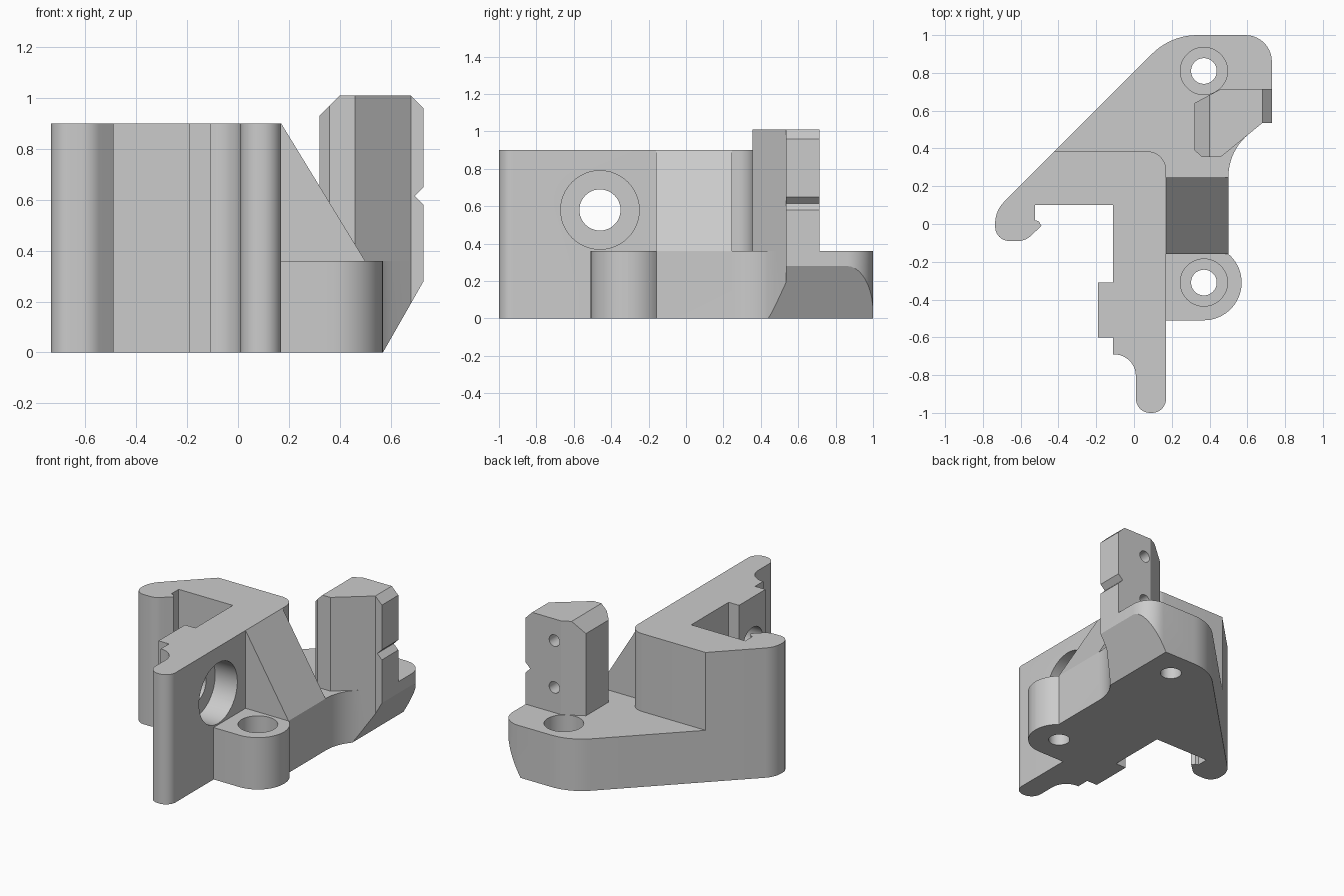
import bpy, bmesh, math
from mathutils import Vector, Matrix

old = bpy.data.objects.get("Cube")
if old:
    bpy.data.objects.remove(old, do_unlink=True)

grey = bpy.data.materials.new("plain grey")
grey.use_nodes = True
grey.diffuse_color = (0.6, 0.6, 0.6, 1)
grey.node_tree.nodes["Principled BSDF"].inputs["Base Color"].default_value = (0.6, 0.6, 0.6, 1)


def rounded(points, steps=10):
    """Outline whose corners (x, y, radius) are filleted; no radius keeps a sharp corner."""
    out = []
    for i, p in enumerate(points):
        corner = Vector(p[:2])
        if len(p) < 3:
            out.append(corner)
            continue
        a = (Vector(points[i - 1][:2]) - corner).normalized()
        b = (Vector(points[(i + 1) % len(points)][:2]) - corner).normalized()
        half = a.angle(b) / 2
        centre = corner + (a + b).normalized() * (p[2] / math.sin(half))
        start = corner + a * (p[2] / math.tan(half)) - centre
        end = corner + b * (p[2] / math.tan(half)) - centre
        sweep = math.atan2(start.x * end.y - start.y * end.x, start.dot(end))
        for k in range(steps + 1):
            out.append(centre + Matrix.Rotation(sweep * k / steps, 2) @ start)
    return out


def make_object(name, bm):
    bmesh.ops.recalc_face_normals(bm, faces=bm.faces)
    mesh = bpy.data.meshes.new(name)
    bm.to_mesh(mesh)
    bm.free()
    mesh.materials.append(grey)
    obj = bpy.data.objects.new(name, mesh)
    bpy.context.collection.objects.link(obj)
    return obj


def prism(name, points, low, high, axis="z"):
    """Extrude an outline: xy along z, or xz along y."""
    bm = bmesh.new()
    place = (lambda p, d: (p[0], p[1], d)) if axis == "z" else (lambda p, d: (p[0], d, p[1]))
    face = bm.faces.new([bm.verts.new(place(p, low)) for p in points])
    moved = bmesh.ops.extrude_face_region(bm, geom=[face])["geom"]
    shift = (0, 0, high - low) if axis == "z" else (0, high - low, 0)
    bmesh.ops.translate(bm, vec=shift, verts=[g for g in moved if isinstance(g, bmesh.types.BMVert)])
    return make_object(name, bm)


def drill(name, start, end, radius):
    start, end = Vector(start), Vector(end)
    turn = (end - start).to_track_quat("Z", "Y").to_matrix().to_4x4()
    bm = bmesh.new()
    bmesh.ops.create_cone(bm, cap_ends=True, segments=48, radius1=radius, radius2=radius,
                          depth=(end - start).length,
                          matrix=Matrix.Translation((start + end) / 2) @ turn)
    return make_object(name, bm)


def combine(target, other, operation):
    mod = target.modifiers.new(operation, "BOOLEAN")
    mod.operation, mod.solver, mod.object = operation, "EXACT", other
    depsgraph = bpy.context.evaluated_depsgraph_get()
    mesh = bpy.data.meshes.new_from_object(target.evaluated_get(depsgraph))
    target.modifiers.clear()
    target.data = mesh
    bpy.data.objects.remove(other, do_unlink=True)


# Tall arm with the hooked clip and side boss
arm = prism("clip_bracket", rounded([
    (0.17, -1, 0.075), (0.17, 0.385, 0.1), (-0.42, 0.385), (-0.735, 0.07, 0.16),
    (-0.735, -0.09, 0.075), (-0.575, -0.09, 0.1), (-0.49, -0.01), (-0.505, 0.015),
    (-0.525, 0.02), (-0.525, 0.1), (-0.11, 0.1), (-0.11, -0.31), (-0.19, -0.31),
    (-0.19, -0.6), (-0.11, -0.6), (-0.11, -0.69), (0.01, -0.69, 0.115), (0.01, -1, 0.075)]), 0, 0.9)

# Low base with the rounded mounting lug
base = prism("base", rounded([
    (-0.42, 0.385), (0.195, 1, 0.34), (0.73, 1, 0.14), (0.73, 0.535), (0.68, 0.535),
    (0.5, 0.388, 0.29), (0.5, -0.159), (0.57, -0.219, 0.199), (0.57, -0.51, 0.2),
    (0.1, -0.51), (0.1, 0.3), (-0.42, 0.3)]), 0, 0.36)

# Counterbored screw holes in the base
for y in (0.81, -0.31):
    combine(base, drill("screw_hole", (0.37, y, -0.1), (0.37, y, 0.5), 0.068), "DIFFERENCE")
    combine(base, drill("counterbore", (0.37, y, 0.18), (0.37, y, 0.5), 0.125), "DIFFERENCE")

# Slanted underside at the outer edge of the base
combine(base, prism("underside_cutter", [(0.513, -0.1), (0.787, 0.38), (1, 0.38), (1, -0.1)],
                    0.3, 1.2, "y"), "DIFFERENCE")

# Sloped gusset between arm and base
gusset = prism("gusset", [(0.1, 0.2), (0.1, 0.9), (0.17, 0.9), (0.5, 0.36), (0.5, 0.2)],
               -0.16, 0.245, "y")

# Upright post: plan outline crossed with a chamfered, notched front profile
post = prism("post", [(0.32, 0.64), (0.46, 0.715), (0.73, 0.715), (0.73, 0.535), (0.68, 0.535),
                      (0.46, 0.355), (0.36, 0.355), (0.32, 0.39)], 0.3, 1.1)
combine(post, prism("post_profile", [
    (0.32, 0.36), (0.32, 0.93), (0.4, 1.01), (0.68, 1.01), (0.73, 0.96), (0.73, 0.65),
    (0.695, 0.615), (0.73, 0.58), (0.73, 0.36)], 0.2, 0.9, "y"), "INTERSECT")
for z in (0.86, 0.535):
    combine(post, drill("post_hole", (0.51, 0.5, z), (0.51, 0.8, z), 0.04), "DIFFERENCE")

for part in (base, gusset, post):
    combine(arm, part, "UNION")

# Stepped bore through the arm
combine(arm, drill("arm_hole", (-0.4, -0.46, 0.58), (0.4, -0.46, 0.58), 0.11), "DIFFERENCE")
combine(arm, drill("arm_counterbore", (0, -0.46, 0.58), (0.4, -0.46, 0.58), 0.21), "DIFFERENCE")

bpy.ops.object.select_all(action="DESELECT")
arm.select_set(True)
bpy.context.view_layer.objects.active = arm
bpy.ops.object.shade_smooth_by_angle(angle=math.radians(25))
